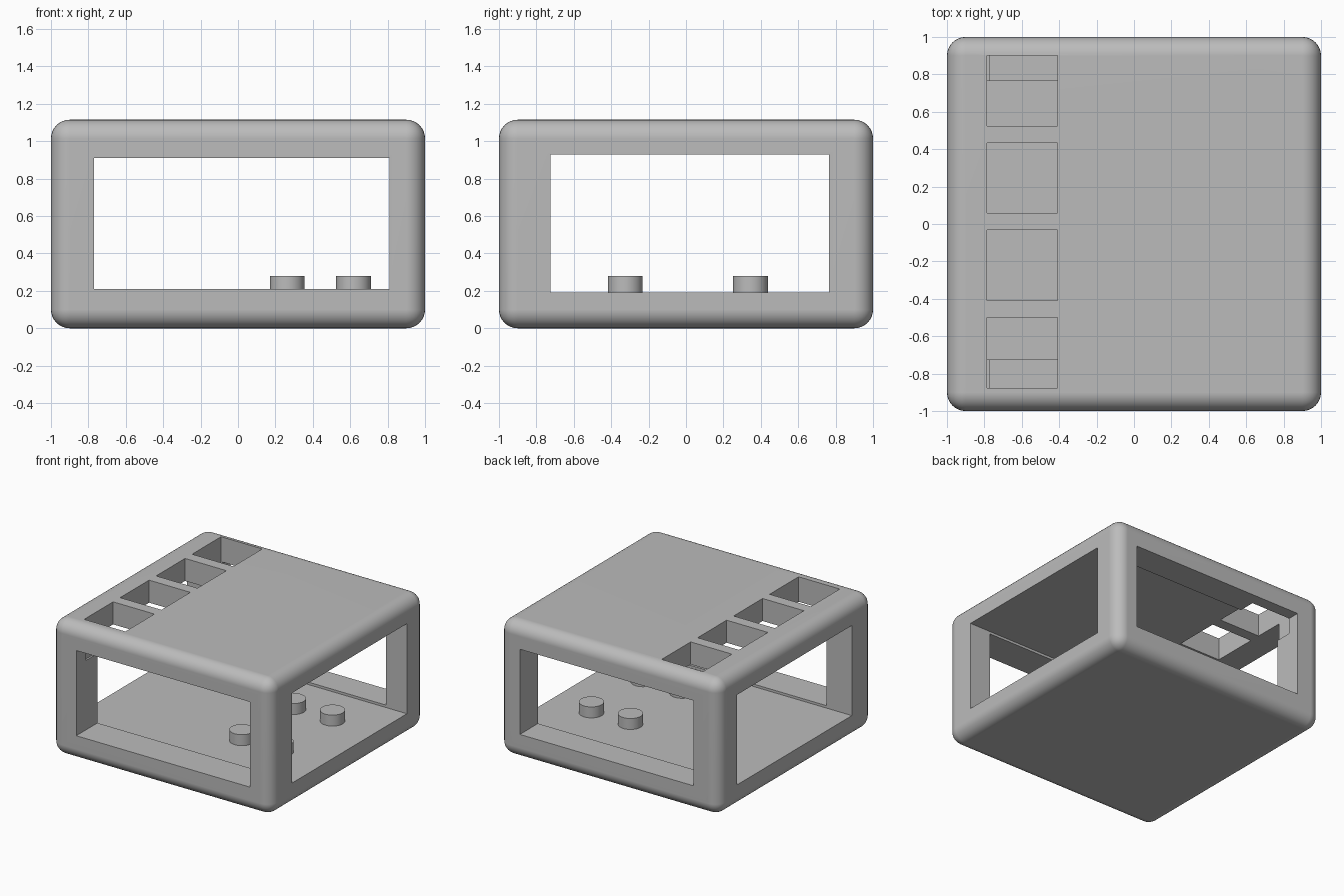
import bpy
import math

cube = bpy.data.objects.get("Cube")
if cube:
    bpy.data.objects.remove(cube, do_unlink=True)

grey = bpy.data.materials.new("light grey")
grey.use_nodes = True
COLOUR = (0.5, 0.5, 0.5, 1)
grey.diffuse_color = COLOUR
grey.node_tree.nodes["Principled BSDF"].inputs["Base Color"].default_value = COLOUR


def box(name, low, high):
    """Axis-aligned box between two corners."""
    bpy.ops.mesh.primitive_cube_add(size=1, location=[(a + b) / 2 for a, b in zip(low, high)])
    obj = bpy.context.object
    obj.name = name
    obj.scale = [b - a for a, b in zip(low, high)]
    bpy.ops.object.transform_apply(location=False, rotation=False, scale=True)
    obj.data.materials.append(grey)
    return obj


HEIGHT = 1.115
FLOOR = 0.19

# Rounded outer case
case = box("case", (-1, -1, 0), (1, 1, HEIGHT))
bevel = case.modifiers.new("round edges", "BEVEL")
bevel.width = 0.1
bevel.segments = 8

# Two crossing tunnels make the windows and the cavity
cutters = [
    box("side_tunnel", (-1.2, -0.725, FLOOR), (1.2, 0.765, 0.93)),
    box("front_tunnel", (-0.77, -1.2, 0.21), (0.81, 1.2, 0.91)),
]

# Row of square openings in the roof
for i in range(4):
    y = -0.688 + i * 0.467
    cutters.append(box("roof_opening", (-0.785, y - 0.188, 0.78), (-0.41, y + 0.188, 1.3)))

for cutter in cutters:
    cutter.hide_render = True
    cut = case.modifiers.new(cutter.name, "BOOLEAN")
    cut.operation = "DIFFERENCE"
    cut.solver = "EXACT"
    cut.object = cutter

# Fix the cuts into the mesh and discard the cutters
bpy.ops.object.select_all(action="DESELECT")
case.select_set(True)
bpy.context.view_layer.objects.active = case
for name in [m.name for m in case.modifiers]:
    bpy.ops.object.modifier_apply(modifier=name)
for cutter in cutters:
    bpy.data.objects.remove(cutter, do_unlink=True)
bpy.ops.object.shade_smooth_by_angle(angle=math.radians(30))
weighted = case.modifiers.new("flat panels", "WEIGHTED_NORMAL")
weighted.keep_sharp = True

# Four round pegs on the floor
for x in (0.263, 0.618):
    for y in (-0.325, 0.345):
        bpy.ops.mesh.primitive_cylinder_add(vertices=48, radius=0.093, depth=0.1,
                                            location=(x, y, FLOOR + 0.04))
        peg = bpy.context.object
        peg.name = "floor_peg"
        peg.data.materials.append(grey)
        bpy.ops.object.shade_smooth_by_angle(angle=math.radians(30))
